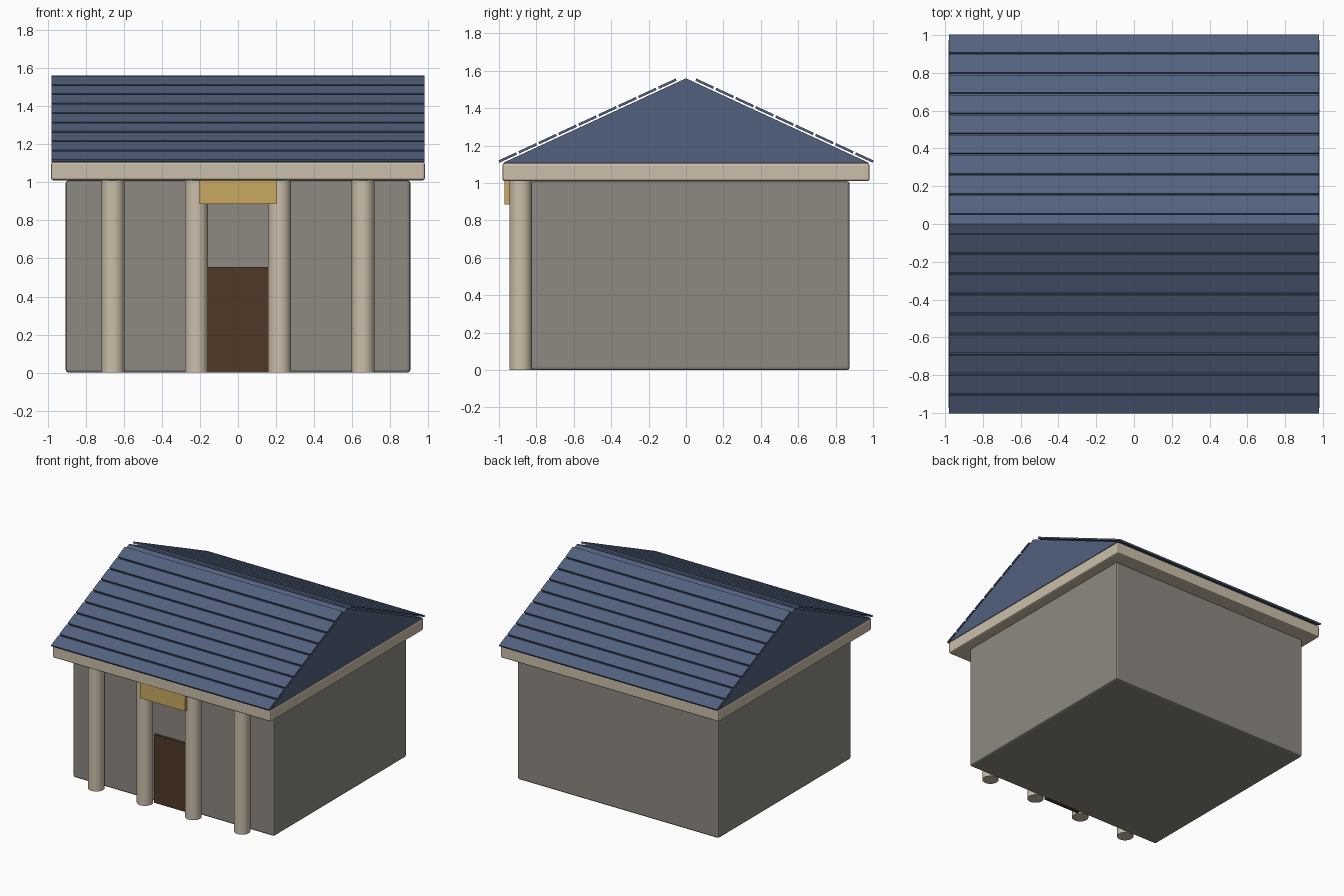
import bpy, bmesh, math
from mathutils import Matrix, Vector

if "Cube" in bpy.data.objects:
    bpy.data.objects.remove(bpy.data.objects["Cube"])


def material(name, rgb):
    m = bpy.data.materials.new(name)
    m.diffuse_color = (*rgb, 1)
    m.use_nodes = True
    m.node_tree.nodes["Principled BSDF"].inputs["Base Color"].default_value = m.diffuse_color
    return m


STONE = material("warm_grey_wall", (0.27, 0.25, 0.22))
CREAM = material("cream_stone", (0.60, 0.52, 0.40))
SLATE = material("blue_slate", (0.085, 0.12, 0.21))
WOOD = material("dark_wood", (0.08, 0.042, 0.022))
GOLD = material("gold", (0.60, 0.40, 0.12))


def add_object(name, bm, mat):
    bmesh.ops.recalc_face_normals(bm, faces=bm.faces)
    me = bpy.data.meshes.new(name)
    bm.to_mesh(me)
    bm.free()
    me.materials.append(mat)
    ob = bpy.data.objects.new(name, me)
    bpy.context.collection.objects.link(ob)
    return ob


def box(name, lo, hi, mat, bevel=0):
    lo, hi = Vector(lo), Vector(hi)
    bm = bmesh.new()
    bmesh.ops.create_cube(bm, size=1, matrix=Matrix.Translation((lo + hi) / 2)
                          @ Matrix.Diagonal((*(hi - lo), 1)))
    ob = add_object(name, bm, mat)
    if bevel:
        mod = ob.modifiers.new("soft_edges", 'BEVEL')
        mod.width, mod.segments = bevel, 2
    return ob


def extrude_x(name, profile, half, mat):
    """Extrude a closed (y, z) profile along x, centred on x = 0."""
    bm = bmesh.new()
    face = bm.faces.new([bm.verts.new((-half, y, z)) for y, z in profile])
    new = bmesh.ops.extrude_face_region(bm, geom=[face])["geom"]
    bmesh.ops.translate(bm, vec=(2 * half, 0, 0),
                        verts=[v for v in new if isinstance(v, bmesh.types.BMVert)])
    return add_object(name, bm, mat)


# Main hall and the entablature slab above it
box("hall_walls", (-0.905, -0.83, 0), (0.905, 0.875, 1.01), STONE, 0.015)
box("entablature", (-0.982, -0.982, 1.01), (0.982, 0.982, 1.107), CREAM, 0.012)

# Door and plain plaque
box("door", (-0.16, -0.85, 0), (0.16, -0.82, 0.555), WOOD)
box("plaque", (-0.203, -0.97, 0.885), (0.203, -0.93, 1.01), GOLD)

# Four round columns
for i, x in enumerate((-0.656, -0.218, 0.218, 0.656)):
    bm = bmesh.new()
    bmesh.ops.create_cone(bm, cap_ends=True, segments=32, radius1=0.061, radius2=0.061,
                          depth=1.01, matrix=Matrix.Translation((x, -0.884, 0.505)))
    ob = add_object(f"column_{i + 1}", bm, CREAM)
    for p in ob.data.polygons:
        p.use_smooth = len(p.vertices) == 4

# Gable roof body
EAVE, BASE, RIDGE = 0.98, 1.107, 1.56
extrude_x("roof", [(-EAVE, BASE), (EAVE, BASE), (0, RIDGE)], 0.98, SLATE)

# Shingle rows floating just above each slope
slope = math.atan2(RIDGE - BASE, EAVE)
ROWS, STEP, LENGTH, THICK, GAP = 9, 0.1067, 0.104, 0.013, 0.009
for side, label in ((-1, "front"), (1, "back")):
    along = Vector((side * math.cos(slope), -math.sin(slope)))   # down the slope
    out = Vector((side * math.sin(slope), math.cos(slope)))      # away from the slope
    for i in range(ROWS):
        start = Vector((0, RIDGE)) + along * ((0.046 + i * STEP) / math.cos(slope)) + out * GAP
        end = start + along * LENGTH
        extrude_x(f"{label}_shingle_row_{i + 1}",
                  [start, end, end + out * THICK, start + out * THICK], 0.98, SLATE)
